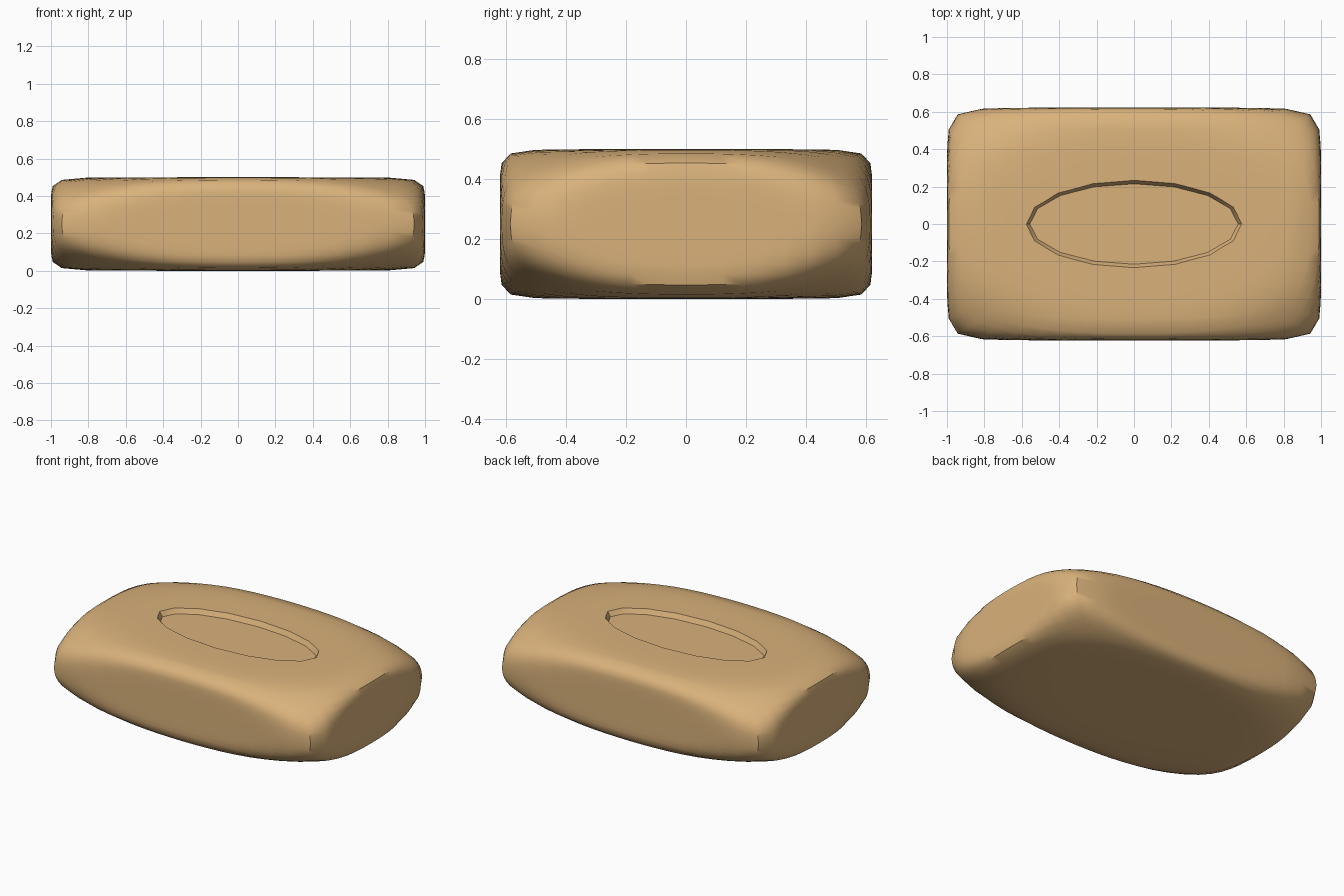
import bpy, bmesh, math
from mathutils import Vector

if "Cube" in bpy.data.objects:
    bpy.data.objects.remove(bpy.data.objects["Cube"])

HALF = Vector((1.0, 0.622, 0.25))   # half sizes of the bar
POWER, ROUND = 24, 1.37             # edge tightness, corner rounding

tan = bpy.data.materials.new("tan")
tan.diffuse_color = (0.70, 0.445, 0.198, 1)
tan.use_nodes = True
tan.node_tree.nodes["Principled BSDF"].inputs["Base Color"].default_value = tan.diffuse_color


def add_object(name, bm):
    mesh = bpy.data.meshes.new(name)
    bm.to_mesh(mesh)
    bm.free()
    obj = bpy.data.objects.new(name, mesh)
    bpy.context.collection.objects.link(obj)
    mesh.materials.append(tan)
    return obj


# Bar: gridded cube, pulled onto a soft blend of a box and an ellipsoid
bm = bmesh.new()
bmesh.ops.create_cube(bm, size=2)
bmesh.ops.subdivide_edges(bm, edges=bm.edges[:], cuts=15, use_grid_fill=True)
for v in bm.verts:
    d = Vector([math.tan(c * math.pi / 4) for c in v.co])
    size = (sum(abs(c) ** POWER for c in d)
            + (d.length / ROUND) ** POWER) ** (1 / POWER)
    d /= size
    v.co = (d.x * HALF.x, d.y * HALF.y, d.z * HALF.z + HALF.z)
bar = add_object("soap_bar", bm)

# Recess: shallow oval with sloped walls, cut into the top
bm = bmesh.new()
rings = []
for z, grow in ((0.468, -0.018), (0.53, 0.018)):
    rings.append([bm.verts.new(((0.575 + grow) * math.cos(i * math.pi / 8),
                                (0.233 + grow) * math.sin(i * math.pi / 8), z))
                  for i in range(16)])
low, high = rings
for i in range(16):
    j = (i + 1) % 16
    bm.faces.new((low[i], low[j], high[j], high[i]))
bm.faces.new(low[::-1])
bm.faces.new(high)
cutter = add_object("recess_cutter", bm)
cutter.hide_render = True

cut = bar.modifiers.new("recess", 'BOOLEAN')
cut.operation = 'DIFFERENCE'
cut.solver = 'EXACT'
cut.object = cutter

bpy.ops.object.select_all(action='DESELECT')
bar.select_set(True)
bpy.context.view_layer.objects.active = bar
bpy.ops.object.modifier_apply(modifier=cut.name)
bpy.data.objects.remove(cutter)
bpy.ops.object.shade_smooth_by_angle(angle=math.radians(40))
